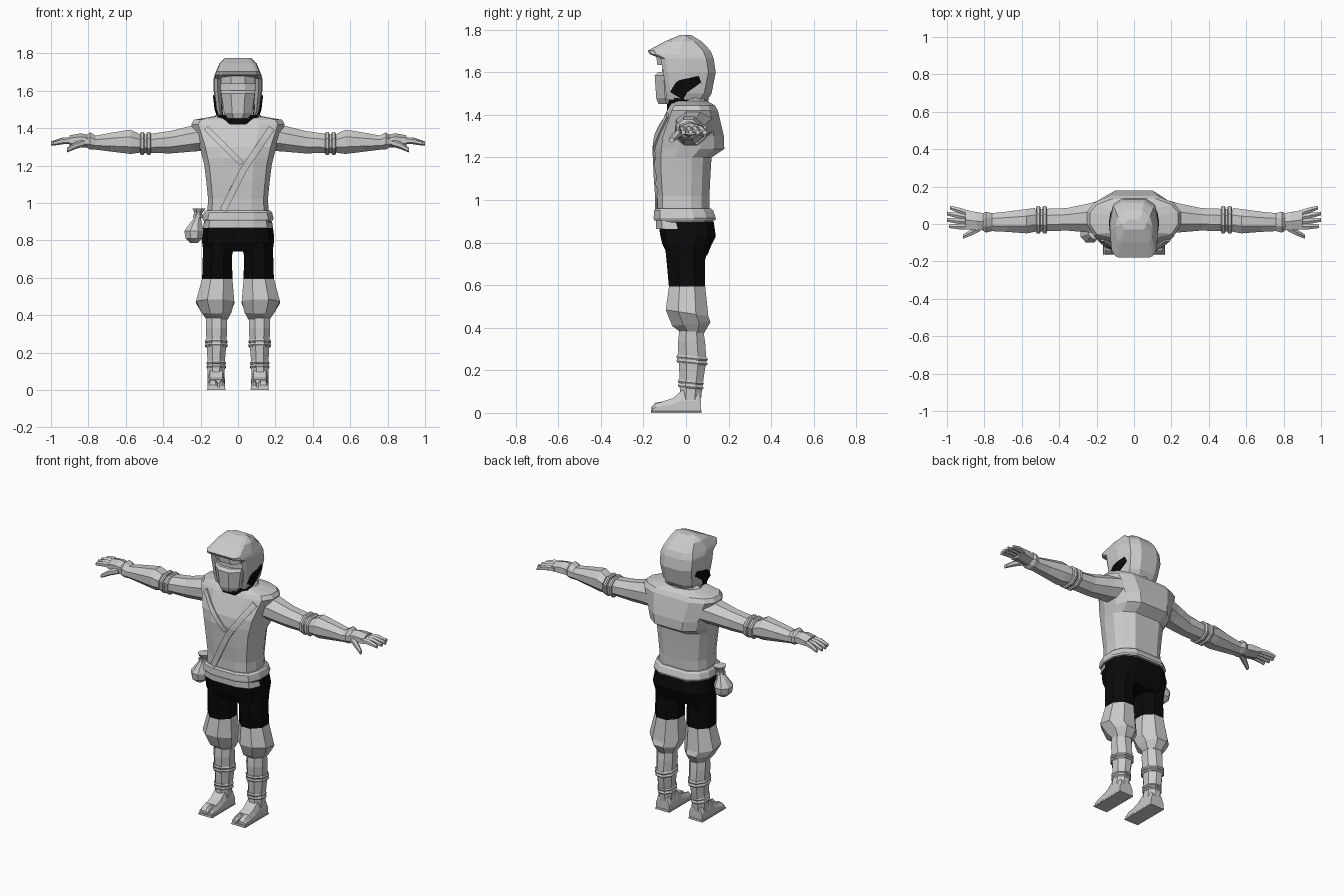
import bpy, bmesh, math
from mathutils import Vector
from mathutils.bvhtree import BVHTree

if "Cube" in bpy.data.objects:
    bpy.data.objects.remove(bpy.data.objects["Cube"])


def material(name, v):
    m = bpy.data.materials.new(name)
    m.diffuse_color = (v, v, v, 1)
    m.use_nodes = True
    m.node_tree.nodes["Principled BSDF"].inputs["Base Color"].default_value = m.diffuse_color
    return m


GREY = material("pale_grey_cloth", 0.6)
BLACK = material("black_cloth", 0.003)


def finish(name, bm, mat, mirror=False):
    bmesh.ops.recalc_face_normals(bm, faces=bm.faces)
    me = bpy.data.meshes.new(name)
    bm.to_mesh(me)
    bm.free()
    me.materials.append(mat)
    ob = bpy.data.objects.new(name, me)
    bpy.context.collection.objects.link(ob)
    if mirror:
        ob.modifiers.new("mirror", 'MIRROR').use_mirror_merge = False
    return ob


def loft(name, rings, mat=GREY, mirror=False):
    """Skin closed rings of points and cap both ends."""
    bm = bmesh.new()
    vs = [[bm.verts.new(p) for p in r] for r in rings]
    n = len(vs[0])
    for a, b in zip(vs, vs[1:]):
        for i in range(n):
            j = (i + 1) % n
            bm.faces.new((a[i], a[j], b[j], b[i]))
    bm.faces.new(vs[0])
    bm.faces.new(vs[-1])
    return finish(name, bm, mat, mirror)


def poly(n, u, v, ru, rv):
    k = 1 / math.cos(math.pi / n)
    return [(u + ru * k * math.cos(math.tau * (i + .5) / n),
             v + rv * k * math.sin(math.tau * (i + .5) / n)) for i in range(n)]


def upright(name, rows, n=8, mat=GREY, mirror=False):
    """Rows: z, x centre, y front, y back, x radius, optional slope in y."""
    rings = []
    for z, x, f, b, r, *s in rows:
        rings.append([(p, q, z + (s[0] if s else 0) * q)
                      for p, q in poly(n, x, (f + b) / 2, r, (b - f) / 2)])
    return loft(name, rings, mat, mirror)


def sideways(name, rows, n=8):
    """Rows: x, y front, y back, z low, z high."""
    return loft(name, [[(x, p, q) for p, q in
                        poly(n, (f + b) / 2, (l + h) / 2, (b - f) / 2, (h - l) / 2)]
                       for x, f, b, l, h in rows], GREY, True)


def body(name, rows, mat=GREY):
    """Rows: z, half width, y front, y back; broad twelve-sided section."""
    rings = []
    for z, w, f, b in rows:
        m, d = (f + b) / 2, (b - f) / 2
        half = [(.45, -1), (.85, -.8), (1, -.3), (1, .3), (.85, .7), (.5, 1)]
        pts = [(w * x, m + d * y) for x, y in half]
        pts += [(-x, y) for x, y in reversed(pts)]
        rings.append([(x, y, z) for x, y in pts])
    return loft(name, rings, mat)


def strap(name, target, path, axis, mat, lift=.006, steps=8, mirror=False):
    """Thin strip draped on a target; path rows are u, z, width."""
    bm = bmesh.new()
    src = bmesh.new()
    src.from_mesh(target.data)
    tree = BVHTree.FromBMesh(src)
    src.free()
    rows = []
    for a, b in zip(path, path[1:]):
        side = Vector((-(b[1] - a[1]), b[0] - a[0])).normalized()
        for i in range(steps + 1):
            u, z, w = [p + (q - p) * i / steps for p, q in zip(a, b)]
            row = []
            for k in (-.5, -.17, .17, .5):
                pu, pz = u + side.x * w * k, z + side.y * w * k
                o, d = (((pu, -2, pz), (0, 1, 0)) if axis == 'Y'
                        else ((2, pu, pz), (-1, 0, 0)))
                hit = tree.ray_cast(Vector(o), Vector(d))[0]
                if hit:
                    row.append(bm.verts.new(hit - Vector(d) * lift))
            if len(row) == 4:
                rows.append(row)
    for a, b in zip(rows, rows[1:]):
        for i in range(3):
            bm.faces.new((a[i], a[i + 1], b[i + 1], b[i]))
    ob = finish(name, bm, mat, mirror)
    sol = ob.modifiers.new("thickness", 'SOLIDIFY')
    sol.thickness, sol.offset = .009, 0
    return ob


# Tunic with a yoke over the upper back and flared shoulders
tunic = body("tunic", [(.93, .165, -.135, .11), (1.02, .16, -.135, .11),
                       (1.12, .17, -.142, .115), (1.2, .18, -.145, .12),
                       (1.24, .19, -.148, .18), (1.3, .205, -.14, .178),
                       (1.42, .25, -.09, .15), (1.445, .235, -.075, .135),
                       (1.465, .12, -.06, .1)])
strap("tunic_lapel", tunic, [(-.17, 1.4, .028), (.02, 1.21, .028)], 'Y', GREY)
strap("chest_sash", tunic, [(.18, 1.4, .035), (.03, 1.18, .035), (-.08, .96, .035)], 'Y', GREY)
body("tunic_skirt", [(.865, .185, -.14, .13), (.945, .17, -.142, .122)])
body("belt", [(.905, .186, -.15, .137), (.915, .19, -.152, .14),
              (.95, .182, -.15, .128), (.96, .172, -.142, .118)])

# Collar and neck wrap
upright("collar", [(1.4, 0, -.1, .1, .135, .4), (1.44, 0, -.095, .1, .13, .4),
                   (1.465, 0, -.075, .085, .115, .4)], 10)
upright("neck_wrap", [(1.4, 0, -.09, .02, .1), (1.47, 0, -.09, .03, .11),
                      (1.53, 0, -.085, .03, .1)], 8, BLACK)


# Hood with a recessed face opening and a projecting brim
def hood_ring(z, w, f, b, tilt=0, recess=.06):
    half = [(.45, f + recess), (.68, f + recess), (.84, f + .008), (.96, f + .03),
            (1, (f + b) / 2), (.86, b - .035), (.45, b)]
    pts = [(w * x, y) for x, y in half]
    pts += [(-x, y) for x, y in reversed(pts)]
    return [(x, y, z + tilt * y) for x, y in pts]


hood = loft("hood", [hood_ring(1.47, .108, -.1, .1), hood_ring(1.5, .118, -.102, .12),
                     hood_ring(1.6, .13, -.115, .14), hood_ring(1.665, .13, -.128, .13),
                     hood_ring(1.685, .125, -.17, .122, 0, 0),
                     hood_ring(1.702, .118, -.18, .115, 0, 0),
                     hood_ring(1.745, .1, -.1, .075, 0, 0),
                     hood_ring(1.775, .07, -.03, .025, 0, 0)])
strap("hood_side_gap", hood, [(-.05, 1.48, .07), (-.02, 1.53, .07), (.065, 1.568, .03)],
      'X', BLACK, .003, 5, True)

# Face: eyes area, mask and forehead band
upright("face", [(1.47, 0, -.1, 0, .08), (1.6, 0, -.112, 0, .092), (1.68, 0, -.11, 0, .095)])
upright("face_mask", [(1.452, 0, -.13, 0, .055), (1.48, 0, -.14, 0, .075),
                      (1.585, 0, -.147, 0, .09), (1.602, 0, -.13, 0, .09)])
upright("forehead_band", [(1.635, 0, -.135, 0, .09), (1.68, 0, -.14, 0, .09)])

# Arms, elbow bands and forearm guards
sideways("sleeve", [(.17, -.05, .13, 1.28, 1.43), (.24, -.045, .11, 1.275, 1.415),
                    (.36, -.035, .085, 1.265, 1.385), (.5, -.04, .08, 1.268, 1.365),
                    (.57, -.04, .075, 1.275, 1.365)])
for i, x in enumerate((.465, .5)):
    sideways(f"elbow_band_{i + 1}", [(x, -.045, .09, 1.262, 1.372), (x + .006, -.052, .097, 1.256, 1.38),
                                     (x + .018, -.052, .097, 1.256, 1.38), (x + .024, -.045, .09, 1.262, 1.37)])
sideways("forearm_guard", [(.53, -.042, .085, 1.268, 1.37), (.575, -.05, .08, 1.262, 1.392),
                           (.68, -.042, .066, 1.275, 1.375), (.76, -.038, .058, 1.285, 1.36),
                           (.79, -.046, .066, 1.285, 1.378), (.81, -.035, .056, 1.297, 1.358)])

# Hands
sideways("palm", [(.79, -.03, .055, 1.3, 1.358), (.84, -.034, .064, 1.302, 1.367),
                  (.9, -.028, .072, 1.308, 1.358)], 6)


def finger(name, a, b, r):
    a, b = Vector(a), Vector(b)
    mid = (a + b) / 2 + Vector((0, 0, .006))
    loft(name, [[(p.x, u, v) for u, v in poly(6, p.y, p.z, r * k, r * k)]
                for p, k in ((a, 1), (mid, 1), (b, .65))], GREY, True)


for i, (y0, y1, x1) in enumerate(((-.015, -.012, .99), (.01, .022, 1.0),
                                  (.034, .056, 1.0), (.056, .088, .985))):
    finger(f"finger_{i + 1}", (.88, y0, 1.333), (x1, y1, 1.318), .015)
finger("thumb", (.82, -.02, 1.322), (.915, -.068, 1.282), .017)

# Shorts
body("shorts_hips", [(.74, .185, -.085, .1), (.79, .192, -.11, .12),
                     (.83, .192, -.12, .14), (.9, .182, -.132, .13)], BLACK)
upright("shorts_leg", [(.59, .111, -.08, .09, .081), (.72, .11, -.092, .09, .078),
                       (.8, .1, -.1, .11, .088)], 8, BLACK, True)

# Baggy lower trousers, shins and wraps
upright("baggy_trouser", [(.375, .112, -.02, .085, .055), (.415, .115, -.065, .115, .08, .1),
                          (.47, .122, -.095, .105, .102, -.15), (.595, .111, -.08, .09, .081)],
        8, GREY, True)
upright("shin", [(.06, .117, -.03, .07, .045), (.13, .117, -.028, .078, .045),
                 (.25, .115, -.035, .096, .053), (.33, .115, -.038, .09, .057),
                 (.4, .115, -.03, .08, .056)], 8, GREY, True)
for i, (z, r, f, b) in enumerate(((.24, .059, -.041, .103), (.125, .05, -.034, .084))):
    for k in (0, .02):
        upright(f"shin_wrap_{i + 1}", [(z + k - .008, .116, f, b - .008, r - .004, -.1),
                                       (z + k, .116, f - .004, b, r + .002, -.1),
                                       (z + k + .01, .116, f, b - .006, r - .003, -.1)],
                8, GREY, True)


# Split-toe shoes with flat soles
def foot(name, x0, x1, rows):
    loft(name, [[(x0, y, lo), (x1, y, lo), (x1, y, (lo + hi) / 2), (x1 - .012, y, hi),
                 (x0 + .012, y, hi), (x0, y, (lo + hi) / 2)] for y, lo, hi in rows], GREY, True)


foot("shoe", .07, .163, [(.07, .01, .07), (.055, .01, .1), (-.02, .01, .105),
                         (-.06, .01, .07), (-.105, .01, .055)])
foot("big_toe", .07, .102, [(-.1, .01, .055), (-.145, .01, .048), (-.162, .01, .028)])
foot("small_toes", .107, .163, [(-.1, .01, .055), (-.14, .01, .045), (-.157, .01, .028)])
foot("sole", .067, .166, [(.073, 0, .013), (-.1, 0, .013), (-.165, 0, .013)])

# Hip pouch with tied neck
upright("pouch", [(.785, -.235, -.065, -.02, .02), (.81, -.235, -.095, .01, .045),
                  (.85, -.235, -.1, .015, .052), (.895, -.225, -.075, -.01, .03),
                  (.925, -.215, -.06, -.025, .016), (.945, -.212, -.065, -.02, .02),
                  (.97, -.208, -.08, -.005, .035)])
upright("pouch_tie", [(.92, -.214, -.07, -.015, .026), (.937, -.213, -.07, -.015, .026)])
